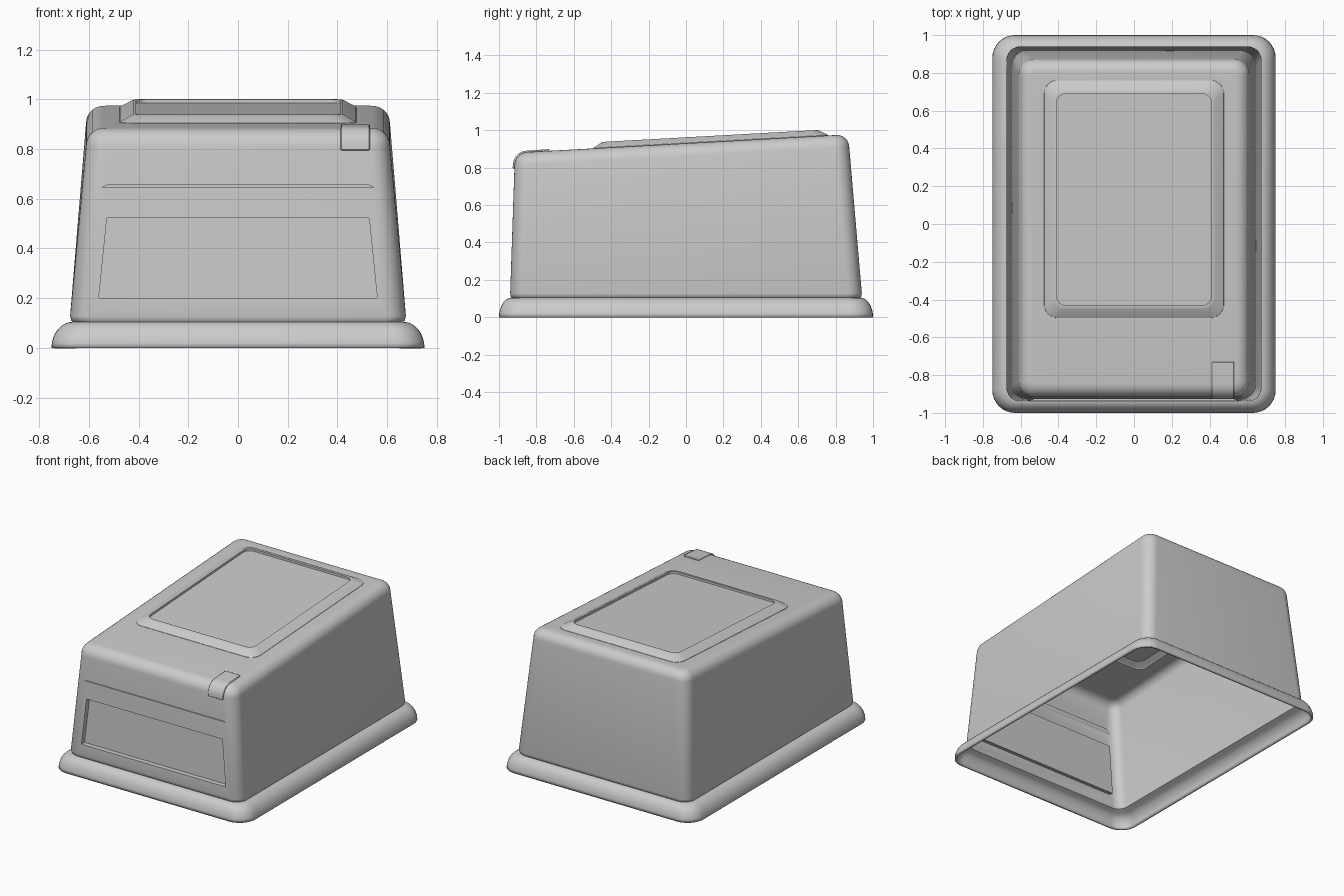
import bpy, bmesh
from math import sin, cos, pi

if "Cube" in bpy.data.objects:
    bpy.data.objects.remove(bpy.data.objects["Cube"])


def top(y):
    """Height of the sloping roof plane."""
    return 0.930 + 0.0551 * y


def front(z):
    """Depth of the leaning front wall."""
    return -0.94 + 0.032 * (z - 0.125)


def ring(hx, y0, y1, r, zfn, n=8):
    """Rounded rectangle; zfn gives the height for each y."""
    pts = []
    for k, (cx, cy) in enumerate([(hx - r, y1 - r), (r - hx, y1 - r),
                                  (r - hx, y0 + r), (hx - r, y0 + r)]):
        for i in range(n + 1):
            a = pi / 2 * (k + i / n)
            x, y = cx + r * cos(a), cy + r * sin(a)
            pts.append((x, y, zfn(y)))
    return pts


def loft(name, rings):
    """Closed solid through a stack of matching rings."""
    bm = bmesh.new()
    loops = [[bm.verts.new(p) for p in r] for r in rings]
    n = len(loops[0])
    for a, b in zip(loops, loops[1:]):
        for i in range(n):
            j = (i + 1) % n
            bm.faces.new((a[i], a[j], b[j], b[i]))
    bm.faces.new(loops[0][::-1])
    bm.faces.new(loops[-1])
    bmesh.ops.recalc_face_normals(bm, faces=bm.faces)
    me = bpy.data.meshes.new(name)
    bm.to_mesh(me)
    bm.free()
    ob = bpy.data.objects.new(name, me)
    bpy.context.collection.objects.link(ob)
    return ob


def smooth(ob):
    bpy.ops.object.select_all(action='DESELECT')
    ob.select_set(True)
    bpy.context.view_layer.objects.active = ob
    bpy.ops.object.shade_smooth_by_angle(angle=0.6)


# Body: quarter-round flange, tapering walls, filleted sloping roof
rings = []
for i in range(9):
    a = pi / 2 * i / 8
    d, z = 0.085 * (1 - cos(a)), 0.105 * sin(a)
    rings.append(ring(0.75 - d, -1 + d * 0.8, 1 - d * 0.8, 0.12 - d * 0.5, lambda y, z=z: z))
rings.append(ring(0.671, -0.937, 0.937, 0.075, lambda y: 0.112))
rings.append(ring(0.675, -0.94, 0.94, 0.075, lambda y: 0.128))
R = 0.07
for i in range(8):
    a = pi / 2 * i / 7
    d, h = R * (1 - cos(a)), R * (sin(a) - 1)
    rings.append(ring(0.611 - d, -0.917 + d, 0.873 - d, 0.08 - d * 0.8,
                      lambda y, h=h: top(y) + h))
housing = loft("housing", rings)

# Raised roof bezel and its shallow panel recess
bezel = loft("bezel", [
    ring(hx, y0, y1, r, lambda y, h=h: top(y) + h) for hx, y0, y1, r, h in
    [(0.48, -0.50, 0.765, 0.07, -0.012), (0.475, -0.497, 0.76, 0.07, 0.002),
     (0.428, -0.452, 0.712, 0.06, 0.029), (0.42, -0.442, 0.702, 0.055, 0.032)]])
panel_cut = loft("panel_cut", [
    ring(0.41, -0.43, 0.69, 0.05, lambda y, h=h: top(y) + h) for h in (0.017, 0.1)])


def front_cut(name, x0, z0, x1, z1, depth):
    """Trapezoid cutter that sinks into the leaning front wall."""
    corners = [(-x0, z0), (x0, z0), (x1, z1), (-x1, z1)]
    return loft(name, [[(x, front(z) + d, z) for x, z in corners] for d in (-0.1, depth)])


# Front window recess and thin groove above it
window_cut = front_cut("window_cut", 0.56, 0.20, 0.527, 0.522, 0.035)
groove_cut = front_cut("groove_cut", 0.548, 0.645, 0.525, 0.655, 0.008)

helpers = [(bezel, 'UNION'), (panel_cut, 'DIFFERENCE'),
           (window_cut, 'DIFFERENCE'), (groove_cut, 'DIFFERENCE')]
for ob, op in helpers:
    m = housing.modifiers.new(ob.name, 'BOOLEAN')
    m.object, m.operation, m.solver = ob, op, 'EXACT'
    ob.hide_render = True

# Bake the cuts, open the underside and give the shell thickness
dg = bpy.context.evaluated_depsgraph_get()
mesh = bpy.data.meshes.new_from_object(housing.evaluated_get(dg))
housing.modifiers.clear()
housing.data = mesh
for ob, _ in helpers:
    bpy.data.objects.remove(ob)
bm = bmesh.new()
bm.from_mesh(mesh)
bmesh.ops.remove_doubles(bm, verts=bm.verts, dist=1e-5)
under = [f for f in bm.faces if all(v.co.z < 1e-4 for v in f.verts)]
bmesh.ops.delete(bm, geom=under, context='FACES')
bm.to_mesh(mesh)
bm.free()
shell = housing.modifiers.new("shell", 'SOLIDIFY')
shell.thickness, shell.offset = 0.015, -1
smooth(housing)

# Button cap wrapping over the front top edge
P = 0.009
outer = [(front(0.795) - P * 0.9, 0.795)]
for i in range(8):
    a = pi / 2 * i / 7
    outer.append((-0.847 - (R + P) * cos(a), top(-0.87) - R + (R + P) * sin(a)))
outer.append((-0.73, top(-0.73) + P))
inner = [(-0.73, top(-0.73) - 0.01), (-0.85, top(-0.85) - 0.03),
         (-0.89, 0.83), (front(0.795) + 0.01, 0.795)]
button = loft("button", [[(x, y, z) for y, z in outer + inner] for x in (0.413, 0.53)])
bev = button.modifiers.new("soft_edges", 'BEVEL')
bev.width, bev.segments, bev.limit_method, bev.angle_limit = 0.004, 2, 'ANGLE', 0.8
smooth(button)
